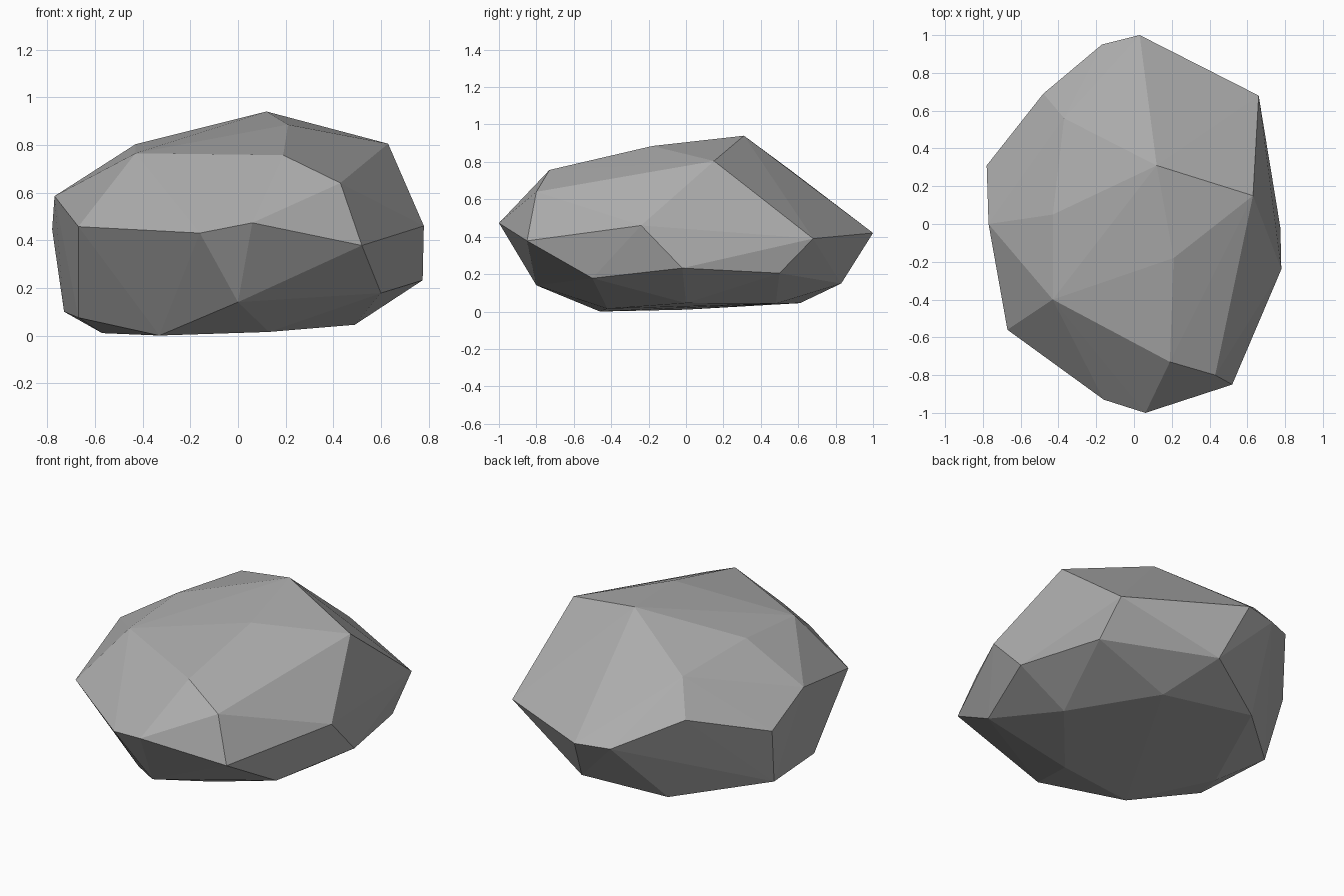
import bpy
import bmesh

# Remove the default cube only
default_cube = bpy.data.objects.get("Cube")
if default_cube is not None:
    bpy.data.objects.remove(default_cube, do_unlink=True)


def make_material(name, colour):
    """Create a plain matte material of one flat colour."""
    material = bpy.data.materials.new(name)
    material.use_nodes = True
    material.diffuse_color = colour
    shader = material.node_tree.nodes["Principled BSDF"]
    shader.inputs["Base Color"].default_value = colour
    shader.inputs["Roughness"].default_value = 1
    return material


def make_boulder(name, corner_groups, material):
    """Wrap a faceted convex skin around the corners of a rock."""
    mesh = bpy.data.meshes.new(name)
    bm = bmesh.new()
    for group in corner_groups:
        for corner in group:
            bm.verts.new(corner)
    hull = bmesh.ops.convex_hull(bm, input=bm.verts)

    # Drop any corner that fell inside the skin
    unused = {g for g in hull["geom_interior"] + hull["geom_unused"]
              if isinstance(g, bmesh.types.BMVert)}
    bmesh.ops.delete(bm, geom=list(unused), context="VERTS")

    # Crisp chipped facets, all facing outward
    bmesh.ops.recalc_face_normals(bm, faces=bm.faces)
    for face in bm.faces:
        face.smooth = False
    bm.to_mesh(mesh)
    bm.free()

    mesh.materials.append(material)
    boulder = bpy.data.objects.new(name, mesh)
    bpy.context.collection.objects.link(boulder)
    return boulder


# Crown: the chipped upper plateau
crown = [
    (.12, .31, .94), (.21, -.18, .885), (.63, .15, .805),
    (.43, -.8, .64), (.19, -.73, .757), (-.43, -.4, .765),
    (-.43, .05, .803), (-.37, .56, .755), (-.48, .69, .575),
]

# Girdle: the widest ring of corners
girdle = [
    (.03, 1, .42), (.66, .68, .39), (.78, -.24, .46),
    (.52, -.85, .378), (.06, -1, .473), (-.16, -.93, .43),
    (-.67, -.56, .457), (-.77, 0, .585), (-.78, .31, .445),
    (-.17, .95, .42),
]

# Underside: the ring where the rock tucks inward
underside = [
    (.1, .83, .15), (.66, .5, .205), (.775, -.02, .232),
    (.6, -.5, .178), (0, -.8, .14), (-.67, -.24, .075),
    (-.73, .22, .1),
]

# Foot: the shallow facets resting on the ground
foot = [
    (-.31, .61, .045), (.2, .48, .042), (.49, 0, .045),
    (.13, -.42, .015), (-.33, -.46, 0), (-.57, 0, .01),
]

stone = make_material("stone grey", (.42, .42, .42, 1))
make_boulder("boulder", [crown, girdle, underside, foot], stone)
